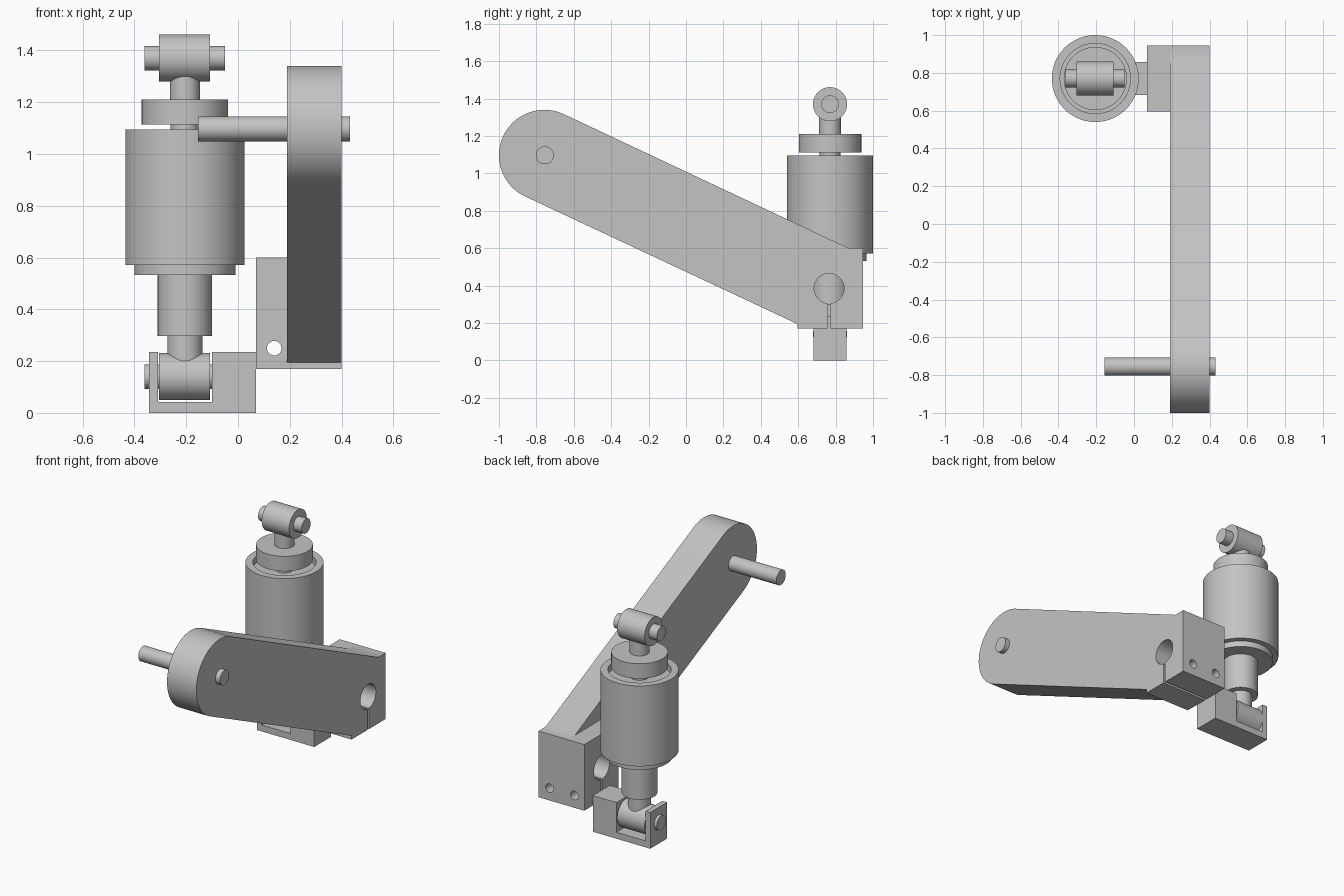
import bpy, bmesh, math
from mathutils import Matrix, Vector

if "Cube" in bpy.data.objects:
    bpy.data.objects.remove(bpy.data.objects["Cube"], do_unlink=True)

GREY = (0.55, 0.55, 0.55, 1)
metal = bpy.data.materials.new("plain grey metal")
metal.use_nodes = True
metal.diffuse_color = GREY
metal.node_tree.nodes["Principled BSDF"].inputs["Base Color"].default_value = GREY


def finish(name, bm):
    bmesh.ops.recalc_face_normals(bm, faces=bm.faces)
    mesh = bpy.data.meshes.new(name)
    bm.to_mesh(mesh)
    bm.free()
    mesh.materials.append(metal)
    obj = bpy.data.objects.new(name, mesh)
    bpy.context.collection.objects.link(obj)
    return obj


def box(name, low, high):
    low, high = Vector(low), Vector(high)
    bm = bmesh.new()
    bmesh.ops.create_cube(bm, size=1, matrix=Matrix.Translation((low + high) / 2)
                          @ Matrix.Diagonal((*(high - low), 1)))
    return finish(name, bm)


def rod(name, axis, start, end, radius):
    """Cylinder along x or y, from start to a coordinate on that axis."""
    start = Vector(start)
    stop = start.copy()
    setattr(stop, axis, end)
    way = stop - start
    turn = way.to_track_quat('Z', 'Y').to_matrix().to_4x4()
    bm = bmesh.new()
    bmesh.ops.create_cone(bm, cap_ends=True, segments=64, radius1=radius, radius2=radius,
                          depth=way.length, matrix=Matrix.Translation((start + stop) / 2) @ turn)
    return finish(name, bm)


def lathe(name, profile, x, y):
    """Spin a radius/height profile around a vertical axis."""
    bm = bmesh.new()
    verts = [bm.verts.new((x + r, y, z)) for r, z in profile]
    edges = [bm.edges.new(pair) for pair in zip(verts, verts[1:])]
    bmesh.ops.spin(bm, geom=verts + edges, cent=(x, y, 0), axis=(0, 0, 1),
                   angle=math.tau, steps=64)
    bmesh.ops.remove_doubles(bm, verts=bm.verts, dist=1e-4)
    return finish(name, bm)


def cut(obj, *cutters):
    for cutter in cutters:
        mod = obj.modifiers.new("cut", 'BOOLEAN')
        mod.operation, mod.solver, mod.object = 'DIFFERENCE', 'EXACT', cutter
    bpy.context.view_layer.update()
    evaluated = obj.evaluated_get(bpy.context.evaluated_depsgraph_get())
    mesh = bpy.data.meshes.new_from_object(evaluated)
    obj.modifiers.clear()
    obj.data = mesh


# Lever arm: round end sweeping down to the square clamp end
PY, PZ, PR = -0.757, 1.097, 0.243
outline = [(PY + PR * math.cos(a), PZ + PR * math.sin(a))
           for a in (math.radians(64.8 + 180 * i / 40) for i in range(41))]
outline += [(0.595, 0.195), (0.595, 0.17), (0.945, 0.17), (0.945, 0.6), (0.87, 0.6)]
bm = bmesh.new()
face = bm.faces.new([bm.verts.new((0.19, y, z)) for y, z in outline])
side = bmesh.ops.extrude_face_region(bm, geom=[face])
bmesh.ops.translate(bm, vec=(0.21, 0, 0),
                    verts=[v for v in side["geom"] if isinstance(v, bmesh.types.BMVert)])
arm = finish("lever_arm", bm)
clamp = box("clamp_block", (0.07, 0.595, 0.17), (0.19, 0.945, 0.6))

# Clamp bore, pinch slot and bolt holes
bore = rod("bore_cutter", 'x', (0, 0.765, 0.385), 0.5, 0.08)
slot = box("slot_cutter", (0, 0.757, 0.1), (0.5, 0.773, 0.36))
inner_bolt = rod("inner_bolt_cutter", 'y', (0.14, 0.5, 0.25), 1.1, 0.028)
outer_bolt = rod("outer_bolt_cutter", 'y', (0.32, 0.65, 0.25), 1.1, 0.028)
cut(arm, bore, slot, outer_bolt)
cut(clamp, bore, slot, inner_bolt)

# Pivot pin through the round end
rod("pivot_pin", 'x', (-0.155, -0.755, 1.097), 0.432, 0.048)

# Damper body with recessed top, collar, lower tube and neck
SX, SY = -0.205, 0.77
lathe("damper_body", [(0, 1.05), (0.186, 1.05), (0.186, 1.095), (0.23, 1.095), (0.23, 0.572),
                      (0.195, 0.572), (0.195, 0.533), (0.105, 0.533), (0.105, 0.297),
                      (0.068, 0.297), (0.068, 0.2), (0, 0.2)], SX, SY)

# Piston shaft with its spring disc
lathe("piston_shaft", [(0, 1.04), (0.055, 1.04), (0.055, 1.113), (0.167, 1.113), (0.167, 1.21),
                       (0.058, 1.21), (0.058, 1.32), (0, 1.32)], SX, SY)

# Mounting eyes with cross pins at both ends
for place, z in (("upper", 1.37), ("lower", 0.14)):
    rod(place + "_eye", 'x', (-0.305, SY, z), -0.108, 0.091)
    rod(place + "_eye_pin", 'x', (-0.362, SY, z), -0.05, 0.047)

# Clevis that holds the lower eye
clevis = box("clevis", (-0.343, 0.683, 0), (0.07, 0.857, 0.235))
gap = box("gap_cutter", (-0.308, 0.6, 0.042), (-0.1, 0.95, 0.4))
cut(clevis, gap)

# Remove the cutters and shade
for cutter in (bore, slot, inner_bolt, outer_bolt, gap):
    bpy.data.objects.remove(cutter, do_unlink=True)
bpy.ops.object.select_all(action='DESELECT')
for obj in bpy.context.scene.objects:
    if obj.type == 'MESH':
        obj.select_set(True)
        bpy.context.view_layer.objects.active = obj
bpy.ops.object.shade_smooth_by_angle(angle=math.radians(30))
